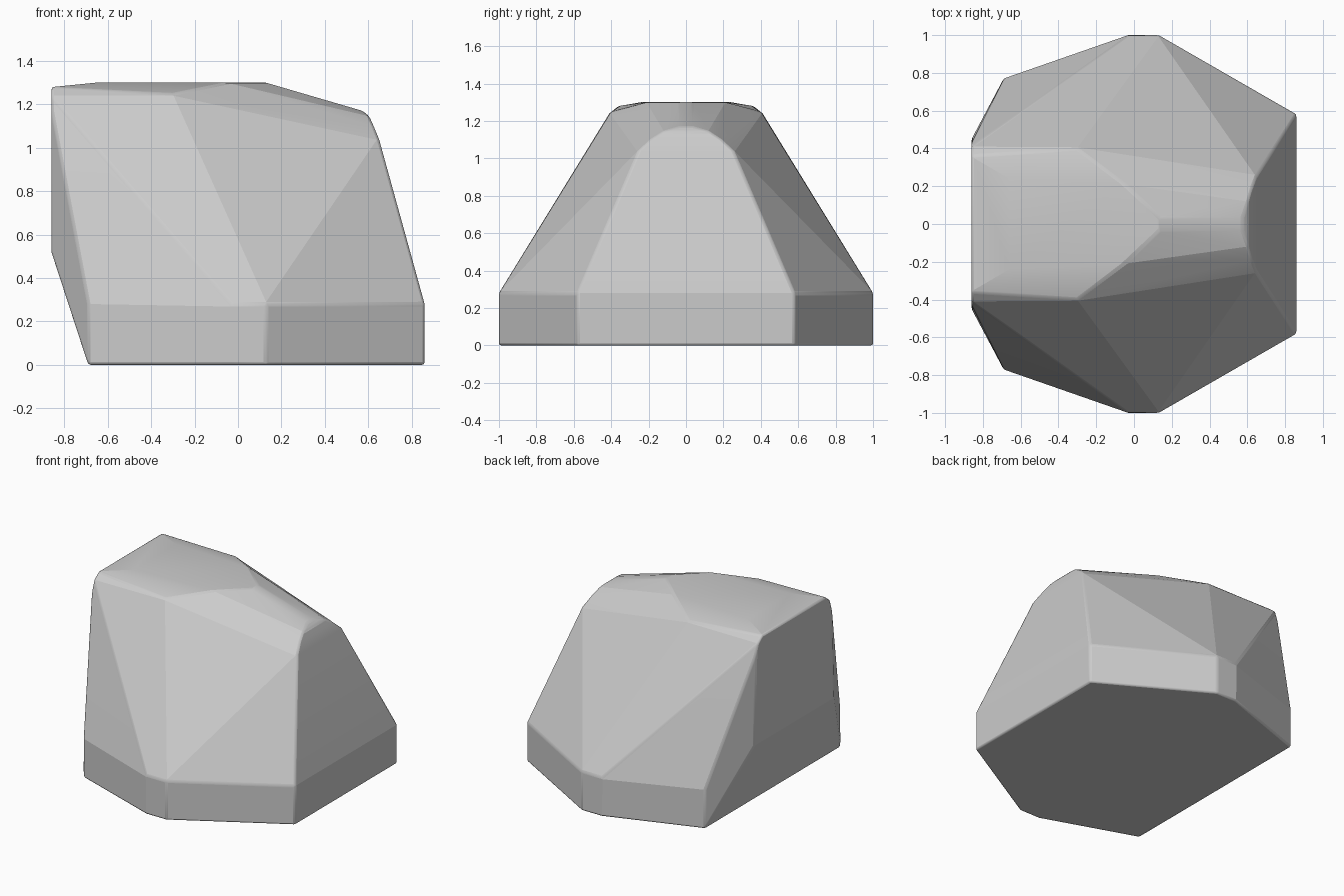
import bpy, bmesh, math

cube = bpy.data.objects.get("Cube")
if cube:
    bpy.data.objects.remove(cube, do_unlink=True)

# One plain grey for the whole block
grey = bpy.data.materials.new("light_grey")
grey.use_nodes = True
color = (0.6, 0.6, 0.6, 1)
grey.diffuse_color = color
grey.node_tree.nodes["Principled BSDF"].inputs["Base Color"].default_value = color

SKIRT = 0.28
outline = [(0.86, 0.58), (0.13, 1), (-0.03, 1), (-0.69, 0.77)]

# Half of the faceted form; mirrored across y
half = [(x, y, z) for x, y in outline for z in (0, SKIRT)]
half += [(-0.86, 0.45, 0.52)]                                            # rear wall, lower corner
half += [(-0.86, 0.43, 1.18), (-0.86, 0.41, 1.24), (-0.86, 0.36, 1.28)]  # rear top corner
half += [(-0.66, 0.24, 1.3), (-0.05, 0.21, 1.3), (0.13, 0.04, 1.3)]      # flat roof
half += [(-0.3, 0.4, 1.25)]                                              # shoulder
half += [(0.65, 0.255, 1.04), (0.625, 0.19, 1.1),
         (0.605, 0.12, 1.145), (0.575, 0.035, 1.17)]                     # front arch

bm = bmesh.new()
for side in (1, -1):
    for x, y, z in half:
        bm.verts.new((x, side * y, z))
hull = bmesh.ops.convex_hull(bm, input=bm.verts)
loose = [v for v in bm.verts if not v.link_faces]
bmesh.ops.delete(bm, geom=loose, context="VERTS")
bmesh.ops.dissolve_limit(bm, angle_limit=math.radians(1), verts=bm.verts, edges=bm.edges)
bmesh.ops.recalc_face_normals(bm, faces=bm.faces)

mesh = bpy.data.meshes.new("faceted_block")
bm.to_mesh(mesh)
bm.free()
mesh.materials.append(grey)
block = bpy.data.objects.new("faceted_block", mesh)
bpy.context.collection.objects.link(block)

# Slightly softened edges
bevel = block.modifiers.new("soft_edges", "BEVEL")
bevel.width = 0.012
bevel.segments = 2
bevel.limit_method = "ANGLE"
bevel.angle_limit = math.radians(20)

bpy.context.view_layer.objects.active = block
block.select_set(True)
bpy.ops.object.shade_smooth_by_angle(angle=math.radians(12))
